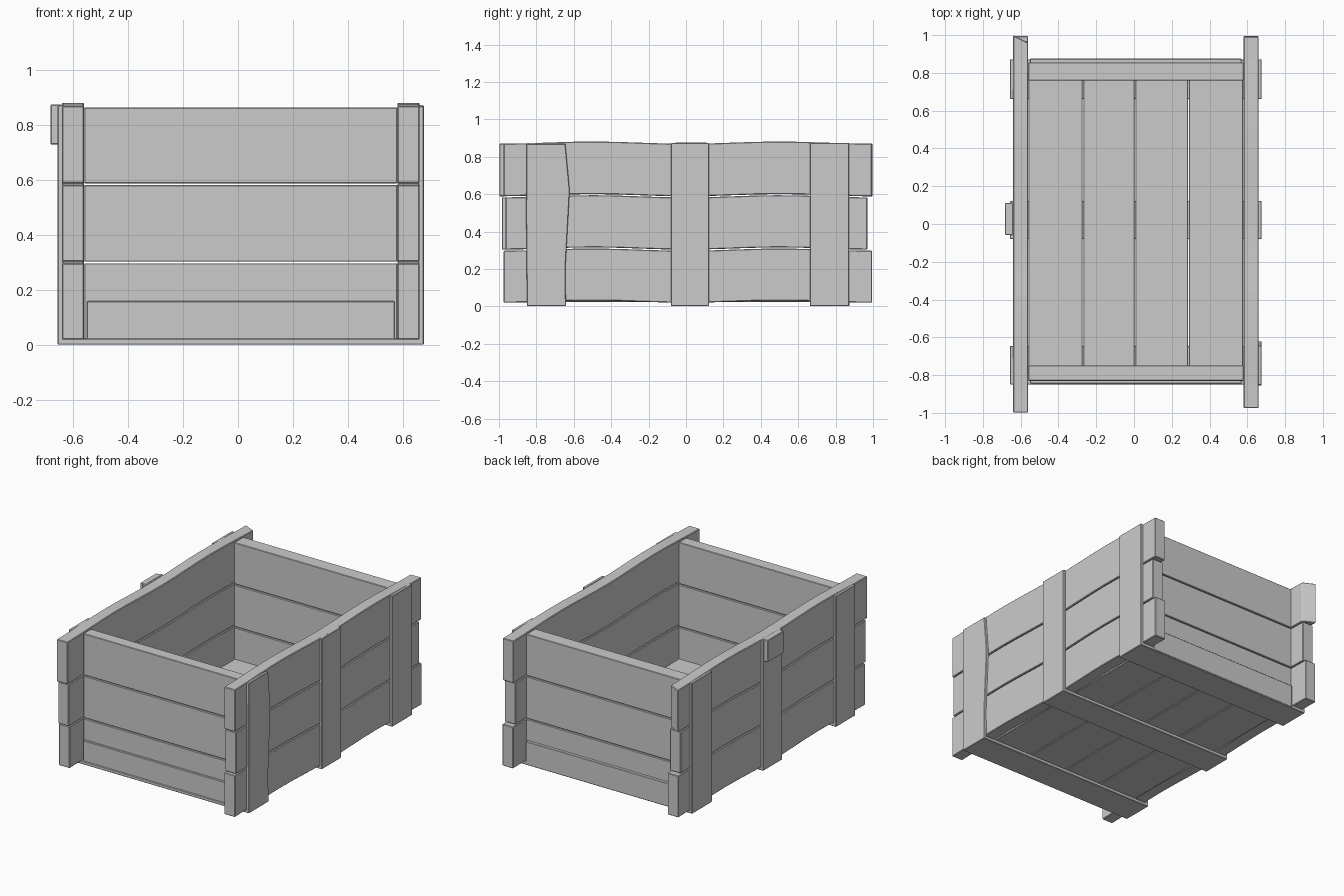
import bpy, bmesh, math
from mathutils import Vector

if "Cube" in bpy.data.objects:
    bpy.data.objects.remove(bpy.data.objects["Cube"])


def slab(name, pts, axis, lo, hi, bevel=0.004):
    """Extrude a 2D outline along x (outline is y,z) or y (outline is x,z)."""
    bm = bmesh.new()

    def place(p, d):
        return Vector((d, p[0], p[1])) if axis == 'x' else Vector((p[0], d, p[1]))
    a = [bm.verts.new(place(p, lo)) for p in pts]
    b = [bm.verts.new(place(p, hi)) for p in pts]
    n = len(pts)
    bm.faces.new(a)
    bm.faces.new(b[::-1])
    for i in range(n):
        j = (i + 1) % n
        bm.faces.new((a[i], b[i], b[j], a[j]))
    bmesh.ops.recalc_face_normals(bm, faces=bm.faces[:])
    me = bpy.data.meshes.new(name)
    bm.to_mesh(me)
    bm.free()
    ob = bpy.data.objects.new(name, me)
    bpy.context.collection.objects.link(ob)
    if bevel:
        m = ob.modifiers.new("worn_edges", 'BEVEL')
        m.width = bevel
        m.segments = 1
        m.limit_method = 'ANGLE'
    return ob


def box(name, x0, x1, y0, y1, z0, z1, bevel=0.003):
    return slab(name, [(y0, z0), (y1, z0), (y1, z1), (y0, z1)], 'x', x0, x1, bevel)


def wavy(y0, y1, z0, z1, n=16):
    """Outline of a gently warped plank seen from the side."""
    ys = [y0 + (y1 - y0) * i / n for i in range(n + 1)]
    w = [0.012 * math.sin(math.pi * y) ** 2 for y in ys]
    low = [(y, z0 + d) for y, d in zip(ys, w)]
    top = [(y, z1 + d) for y, d in zip(ys, w)]
    return low + top[::-1]


# long side walls, three warped planks each
rows = [(0.02, 0.298), (0.304, 0.583), (0.589, 0.87)]
left_ends = [(-0.975, 0.995), (-0.985, 0.97), (-0.998, 1.0)]
right_ends = [(-0.975, 0.995), (-0.965, 0.97), (-0.975, 0.992)]
for i, (z0, z1) in enumerate(rows):
    plank = slab(f"left_plank_{i}", wavy(*left_ends[i], z0, z1), 'x', -0.64, -0.56)
    if i == 2:
        # slanted saw cut on the back end of the top plank
        for v in plank.data.vertices:
            if v.co.y > 0.99 and v.co.x > -0.6:
                v.co.y = 0.96
    slab(f"right_plank_{i}", wavy(*right_ends[i], z0, z1), 'x', 0.58, 0.66)

# end walls, three straight planks each
for side, y0, y1 in (("front", -0.83, -0.75), ("back", 0.76, 0.855)):
    for i, (z0, z1) in enumerate(rows):
        box(f"{side}_plank_{i}", -0.56, 0.58, y0, y1, z0, min(z1, 0.865))

# skirting boards at the foot of each end
box("front_skirting", -0.55, 0.57, -0.845, -0.825, 0.004, 0.16)
box("back_skirting", -0.55, 0.57, 0.85, 0.875, 0.004, 0.16)

# floor boards
edges = [-0.56, -0.27, 0.005, 0.288, 0.58]
for i in range(4):
    box(f"floor_board_{i}", edges[i] + 0.002, edges[i + 1] - 0.002,
        -0.82, 0.84, 0.025, 0.088)

# battens under the floor and up both sides
for i, (y0, y1) in enumerate(((-0.85, -0.645), (-0.08, 0.122), (0.662, 0.872))):
    box(f"bottom_batten_{i}", -0.655, 0.675, y0, y1, 0.002, 0.024)
    box(f"left_batten_{i}", -0.656, -0.636, y0, y1, 0.002, 0.874)
    if i == 0:
        # chipped batten with a kinked edge
        pts = [(-0.85, 0.002), (-0.642, 0.002), (-0.645, 0.2), (-0.622, 0.62),
               (-0.645, 0.87), (-0.852, 0.87), (-0.855, 0.5)]
        slab("right_batten_0", pts, 'x', 0.656, 0.676, 0.003)
    else:
        box(f"right_batten_{i}", 0.656, 0.676, y0, y1, 0.002, 0.874)

# small catch block on the left middle batten
box("catch_block", -0.682, -0.64, -0.058, 0.112, 0.73, 0.876)
